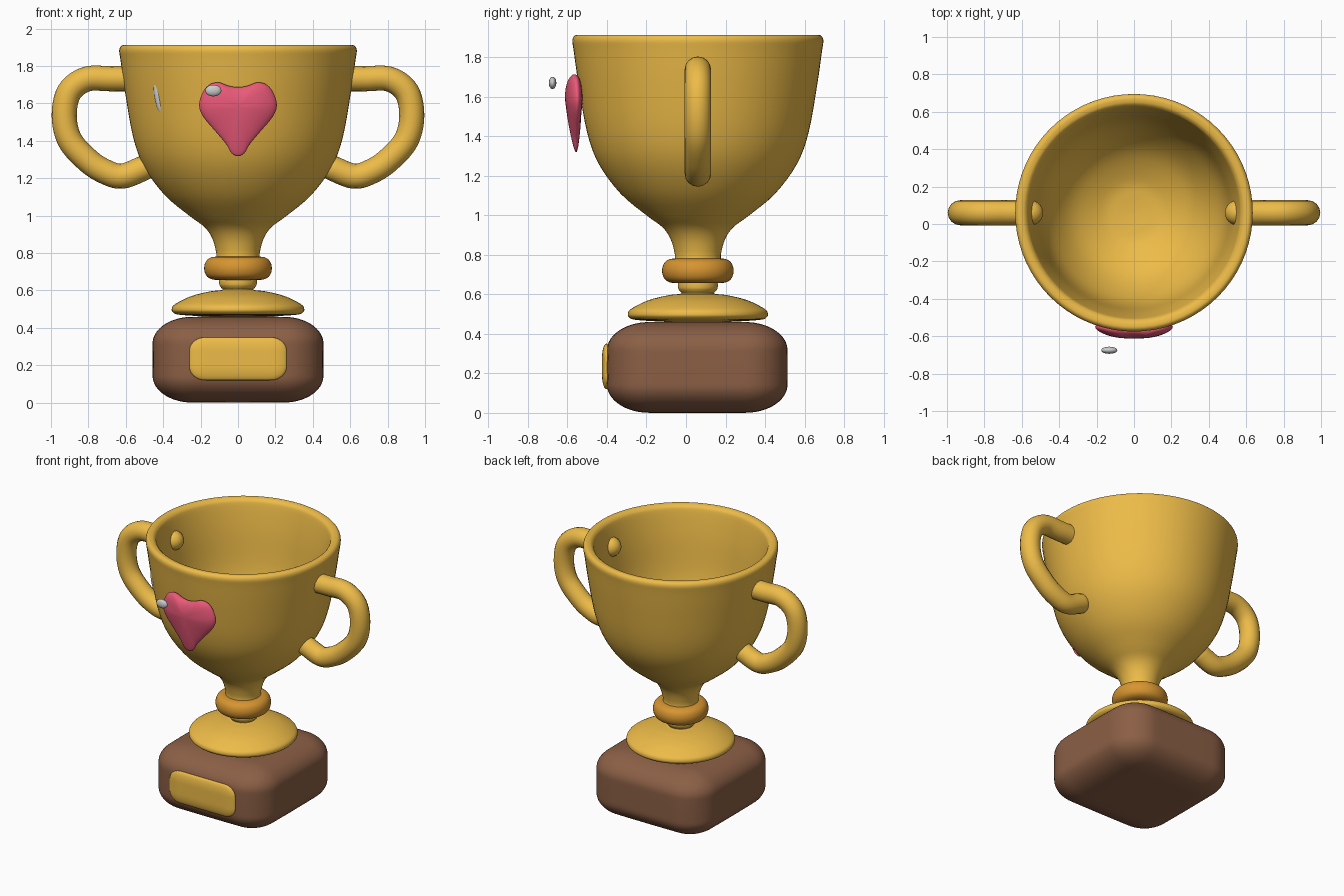
import bpy, bmesh, math
from mathutils import Vector, Matrix

if "Cube" in bpy.data.objects:
    bpy.data.objects.remove(bpy.data.objects["Cube"])

CY = 0.06  # the cup axis sits slightly behind the centre


def material(name, rgb):
    m = bpy.data.materials.new(name)
    m.diffuse_color = (*rgb, 1)
    m.use_nodes = True
    m.node_tree.nodes["Principled BSDF"].inputs["Base Color"].default_value = m.diffuse_color
    return m


GOLD = material("gold", (0.85, 0.50, 0.065))
AMBER = material("amber", (0.68, 0.30, 0.03))
WOOD = material("wood", (0.26, 0.115, 0.06))
PINK = material("pink", (0.82, 0.10, 0.19))


def add(name, mesh, mat=None):
    ob = bpy.data.objects.new(name, mesh)
    bpy.context.collection.objects.link(ob)
    if mat:
        mesh.materials.clear()
        mesh.materials.append(mat)
    mesh.shade_smooth()
    return ob


def from_bmesh(name, bm, mat=None):
    bmesh.ops.recalc_face_normals(bm, faces=bm.faces)
    me = bpy.data.meshes.new(name)
    bm.to_mesh(me)
    bm.free()
    return add(name, me, mat)


def baked(ob):
    """Evaluate a curve into a plain mesh and drop the source."""
    dg = bpy.context.evaluated_depsgraph_get()
    me = bpy.data.meshes.new_from_object(ob.evaluated_get(dg))
    bpy.data.objects.remove(ob)
    return me


def spline(pts, steps=5, closed=False):
    """Catmull-Rom curve through the points."""
    p = [Vector(q) for q in pts]
    n = len(p)
    ext = [p[-1]] + p + [p[0], p[1]] if closed else [p[0]] + p + [p[-1]]
    out = []
    for i in range(n if closed else n - 1):
        a, b, c, d = ext[i:i + 4]
        for k in range(steps):
            t = k / steps
            out.append(0.5 * (2 * b + (c - a) * t + (2 * a - 5 * b + 4 * c - d) * t * t
                              + (3 * b - a - 3 * c + d) * t ** 3))
    return out if closed else out + [p[-1]]


def lathe(name, profile, mat, steps=4, seg=72):
    bm = bmesh.new()
    vs = [bm.verts.new((max(q[0], 0), 0, q[1])) for q in spline(profile, steps)]
    edges = [bm.edges.new(e) for e in zip(vs, vs[1:])]
    bmesh.ops.spin(bm, geom=vs + edges, cent=(0, 0, 0), axis=(0, 0, 1),
                   angle=math.tau, steps=seg, use_duplicate=False)
    bmesh.ops.remove_doubles(bm, verts=bm.verts, dist=1e-4)
    bmesh.ops.translate(bm, verts=bm.verts, vec=(0, CY, 0))
    return from_bmesh(name, bm, mat)


def soft_box(name, lo, hi, rad, mat, dome=0.0):
    """Box with elliptical corners (radius per axis) and slightly domed sides."""
    lo, hi = Vector(lo), Vector(hi)
    half, mid = (hi - lo) / 2, (hi + lo) / 2
    bm = bmesh.new()
    bmesh.ops.create_cube(bm, size=2)
    bmesh.ops.subdivide_edges(bm, edges=bm.edges, cuts=27, use_grid_fill=True)
    for v in bm.verts:
        q = [c * h for c, h in zip(v.co, half)]
        core = [max(r - h, min(h - r, c)) for c, h, r in zip(q, half, rad)]
        d = Vector([(c - k) / r for c, k, r in zip(q, core, rad)]).normalized()
        p = [k + e * r for k, e, r in zip(core, d, rad)]
        u = [c / h for c, h in zip(p, half)]
        for i in range(3):
            j, k = (i + 1) % 3, (i + 2) % 3
            p[i] *= 1 - dome * min(1, (u[j] ** 2 + u[k] ** 2) / 2)
        v.co = mid + Vector(p)
    return from_bmesh(name, bm, mat)


def ellipsoid(name, loc, radii, tilt=0):
    bm = bmesh.new()
    bmesh.ops.create_uvsphere(bm, u_segments=24, v_segments=16, radius=1)
    m = Matrix.Translation(loc) @ Matrix.Rotation(tilt, 4, 'Y') @ Matrix.Diagonal((*radii, 1))
    bm.transform(m)
    return from_bmesh(name, bm)


# Wooden base and its plaque
soft_box("base", (-0.457, CY - 0.46, 0), (0.457, CY + 0.454, 0.46), (.21, .21, .14), WOOD, 0.015)
soft_box("plaque", (-0.26, -0.425, 0.12), (0.26, -0.38, 0.35), (.085, .0224, .075), GOLD)
# Domed foot with short neck
lathe("foot", [(0, .455), (.15, .460), (.31, .470), (.347, .483), (.354, .503), (.335, .528),
               (.25, .570), (.15, .595), (.085, .603), (.092, .617), (.10, .632), (.10, .662),
               (.09, .715), (0, .725)], GOLD)
# Knob ring on the stem
lathe("knob", [(0, .781), (.09, .781), (.14, .778), (.17, .758), (.181, .719), (.17, .680),
               (.14, .660), (.09, .656), (0, .656)], AMBER)
# Hollow cup, outside then inside
lathe("cup", [(0, .74), (.11, .74), (.116, .80), (.137, .877), (.178, .938), (.258, .998),
              (.39, 1.108), (.50, 1.257), (.56, 1.417), (.603, 1.655), (.628, 1.83), (.635, 1.885),
              (.622, 1.909), (.60, 1.912), (.578, 1.902), (.562, 1.865), (.53, 1.695),
              (.495, 1.43), (.435, 1.27), (.33, 1.13), (.18, 1.04), (.08, 1.02), (0, 1.015)], GOLD)

# Handles: round tubes with domed ends
R = 0.067
path = spline([(.553, 1.732), (.68, 1.732), (.81, 1.73), (.903, 1.66), (.929, 1.53),
               (.897, 1.40), (.80, 1.293), (.71, 1.235), (.62, 1.211), (.51, 1.252)], 6)


def dome(end, inner):
    d = (end - inner).normalized()
    return [(end + d * R * math.sin(a), max(math.cos(a), 0.02))
            for a in (math.pi / 2 * k / 6 for k in range(1, 7))]


rail = (dome(path[0], path[1])[::-1] + [(p, 1) for p in path] + dome(path[-1], path[-2]))
for side, label in ((-1, "left"), (1, "right")):
    cu = bpy.data.curves.new("handle", 'CURVE')
    cu.dimensions, cu.bevel_depth = '3D', R
    cu.bevel_resolution, cu.use_fill_caps = 6, True
    sp = cu.splines.new('POLY')
    sp.points.add(len(rail) - 1)
    for pt, (q, rad) in zip(sp.points, rail):
        pt.co, pt.radius = (side * q[0], CY, q[1], 1), rad
    tmp = bpy.data.objects.new("tmp", cu)
    bpy.context.collection.objects.link(tmp)
    add(label + "_handle", baked(tmp), GOLD)

# Puffed heart on the front, wrapped a little around the cup
half = [(0, 1.687), (.05, 1.694), (.11, 1.713), (.17, 1.687), (.207, 1.605), (.19, 1.535),
        (.12, 1.45), (.065, 1.385), (.035, 1.335), (0, 1.318)]
outline = spline(half + [(-x, z) for x, z in half[-2:0:-1]], 4, True)
centre = Vector((0, 1.58))


def puff(p, c):
    low = min(1, max(0, (1.58 - p[1]) / 0.25))
    dent = 1 - 0.12 * math.exp(-(p[0] / 0.05) ** 2) * (1 - low)
    return (p[0], -0.57 + 0.5 * p[0] ** 2 + 0.014 * low - (0.049 - 0.025 * low) * dent * c, p[1])


bm = bmesh.new()
rings = []
N = 20
for k in range(1, N):
    a = math.pi * k / N
    rings.append([bm.verts.new(puff(centre + (o - centre) * math.sin(a), math.cos(a)))
                  for o in outline])
n = len(outline)
for r0, r1 in zip(rings, rings[1:]):
    for i in range(n):
        bm.faces.new((r0[i], r0[(i + 1) % n], r1[(i + 1) % n], r1[i]))
for ring, c in ((rings[0], 1), (rings[-1], -1)):
    tip = bm.verts.new(puff(centre, c))
    for i in range(n):
        bm.faces.new((ring[i], ring[(i + 1) % n], tip))
for _ in range(8):  # soften ridges in depth only, keeping the outline
    bmesh.ops.smooth_vert(bm, verts=bm.verts, factor=0.5, use_axis_y=True)
from_bmesh("heart", bm, PINK)

# Pale glints
ellipsoid("heart_glint", (-0.132, -0.675, 1.669), (0.043, 0.019, 0.031))
ellipsoid("cup_glint", (-0.419, -0.346, 1.64), (0.028, 0.02, 0.10), math.radians(-9))
